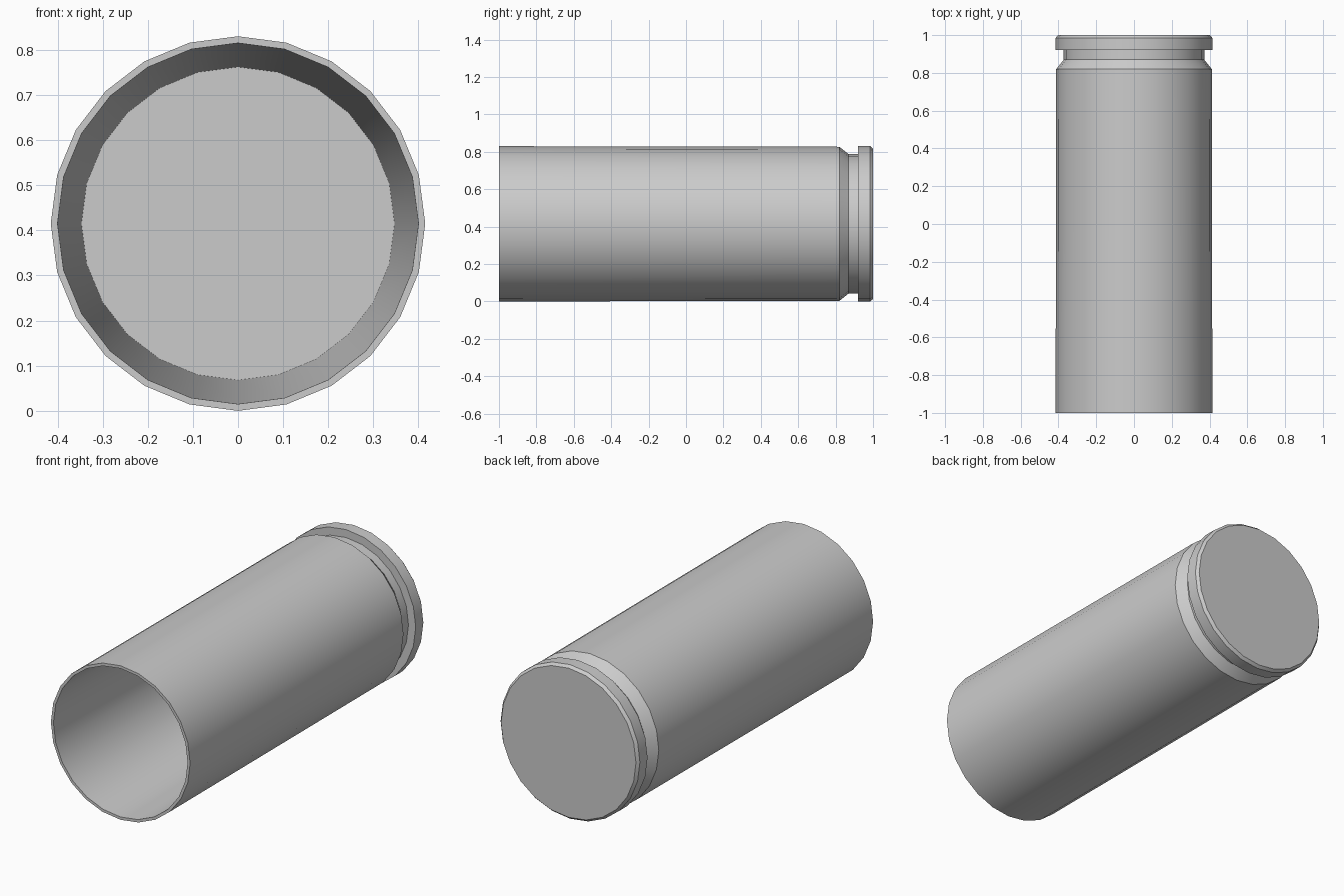
import bpy, bmesh, math

if "Cube" in bpy.data.objects:
    bpy.data.objects.remove(bpy.data.objects["Cube"])

SIDES = 24
CENTRE_Z = 0.415


def lathe_y(name, profile):
    """Revolve (radius, y) points around a horizontal axis, capping both ends."""
    bm = bmesh.new()
    rings = []
    for r, y in profile:
        ring = []
        for i in range(SIDES):
            a = 2 * math.pi * i / SIDES
            ring.append(bm.verts.new((r * math.sin(a), y, CENTRE_Z - r * math.cos(a))))
        rings.append(ring)
    for a, b in zip(rings, rings[1:]):
        for i in range(SIDES):
            j = (i + 1) % SIDES
            bm.faces.new((a[i], a[j], b[j], b[i]))
    bm.faces.new(rings[0])
    bm.faces.new(rings[-1])
    bmesh.ops.recalc_face_normals(bm, faces=bm.faces)
    mesh = bpy.data.meshes.new(name)
    bm.to_mesh(mesh)
    bm.free()
    obj = bpy.data.objects.new(name, mesh)
    bpy.context.collection.objects.link(obj)
    return obj


# Hollow casing: inner floor, tapered bore, mouth lip, body, groove, rim, base
casing = lathe_y("casing", [
    (0.347, 0.85),
    (0.400, -1.0),
    (0.415, -1.0),
    (0.412, 0.82),
    (0.372, 0.87),
    (0.372, 0.92),
    (0.415, 0.92),
    (0.415, 0.985),
    (0.402, 1.0),
])

# Smooth round walls with crisp edges at the lip, groove and rim
bpy.context.view_layer.objects.active = casing
casing.select_set(True)
bpy.ops.object.shade_smooth_by_angle(angle=math.radians(30))
